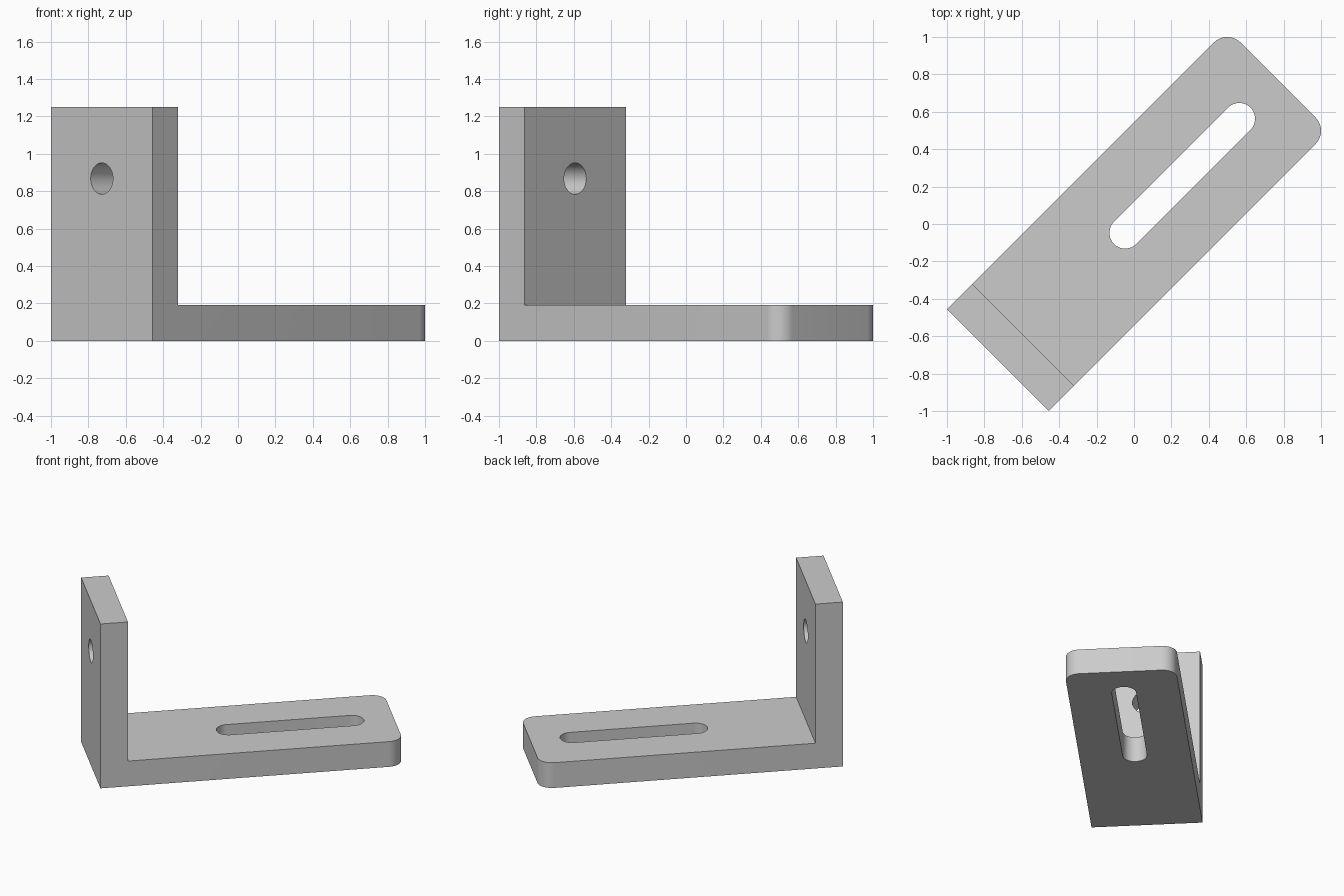
import bpy, bmesh
from math import pi, sin, cos, radians
from mathutils import Matrix, Vector

if "Cube" in bpy.data.objects:
    bpy.data.objects.remove(bpy.data.objects["Cube"])

# Bracket dimensions, measured along its own length (u), width (v) and height
START, END = -1.03, 1.089
HALF_WIDTH = 0.384
THICK = 0.192
HEIGHT = 1.25
CORNER_RADIUS = 0.1
HOLE_RADIUS = 0.084
HOLE_HEIGHT = 0.868
SLOT_ENDS = (-0.067, 0.796)
TURN = Matrix.Rotation(radians(45), 4, "Z")

grey = bpy.data.materials.new("plain grey")
grey.use_nodes = True
grey.diffuse_color = (0.6, 0.6, 0.6, 1)
grey.node_tree.nodes["Principled BSDF"].inputs["Base Color"].default_value = (0.6, 0.6, 0.6, 1)


def prism(name, outline, direction, round_end=False):
    """Extrude a closed outline along a direction into a solid."""
    bm = bmesh.new()
    face = bm.faces.new([bm.verts.new(p) for p in outline])
    new = bmesh.ops.extrude_face_region(bm, geom=[face])["geom"]
    verts = [g for g in new if isinstance(g, bmesh.types.BMVert)]
    bmesh.ops.translate(bm, verts=verts, vec=Vector(direction))
    if round_end:
        edges = [e for e in bm.edges if all(v.co.x > END - 0.001 for v in e.verts)
                 and abs(e.verts[0].co.y - e.verts[1].co.y) < 0.001]
        bmesh.ops.bevel(bm, geom=edges, offset=CORNER_RADIUS, segments=12,
                        profile=0.5, affect="EDGES")
    bmesh.ops.recalc_face_normals(bm, faces=bm.faces)
    mesh = bpy.data.meshes.new(name)
    bm.to_mesh(mesh)
    bm.free()
    obj = bpy.data.objects.new(name, mesh)
    bpy.context.collection.objects.link(obj)
    mesh.materials.append(grey)
    return obj


def arc(u, w, start, sweep, steps):
    return [(u + HOLE_RADIUS * cos(start + sweep * i / steps),
             w + HOLE_RADIUS * sin(start + sweep * i / steps)) for i in range(steps + 1)]


# L-shaped body with rounded corners on the free end of the foot
profile = [(START, 0), (END, 0), (END, THICK), (START + THICK, THICK),
           (START + THICK, HEIGHT), (START, HEIGHT)]
bracket = prism("angle_bracket", [(u, -HALF_WIDTH, z) for u, z in profile],
                (0, 2 * HALF_WIDTH, 0), round_end=True)

# Cutters for the long slot in the foot and the round hole in the upright
slot = arc(SLOT_ENDS[1], 0, -pi / 2, pi, 24) + arc(SLOT_ENDS[0], 0, pi / 2, pi, 24)
slot_cutter = prism("slot_cutter", [(u, v, -0.1) for u, v in slot], (0, 0, THICK + 0.2))
hole = arc(0, HOLE_HEIGHT, 0, 2 * pi, 48)[:-1]
hole_cutter = prism("hole_cutter", [(START - 0.1, v, z) for v, z in hole], (THICK + 0.2, 0, 0))

bpy.context.view_layer.objects.active = bracket
bracket.select_set(True)
for cutter in (slot_cutter, hole_cutter):
    cutter.hide_render = True
    cut = bracket.modifiers.new(cutter.name, "BOOLEAN")
    cut.operation = "DIFFERENCE"
    cut.solver = "EXACT"
    cut.object = cutter
    bpy.ops.object.modifier_apply(modifier=cut.name)
    bpy.data.objects.remove(cutter)

# Turn the finished bracket diagonally and smooth its curved walls
bracket.data.transform(TURN)
bpy.ops.object.shade_smooth_by_angle(angle=radians(30))
